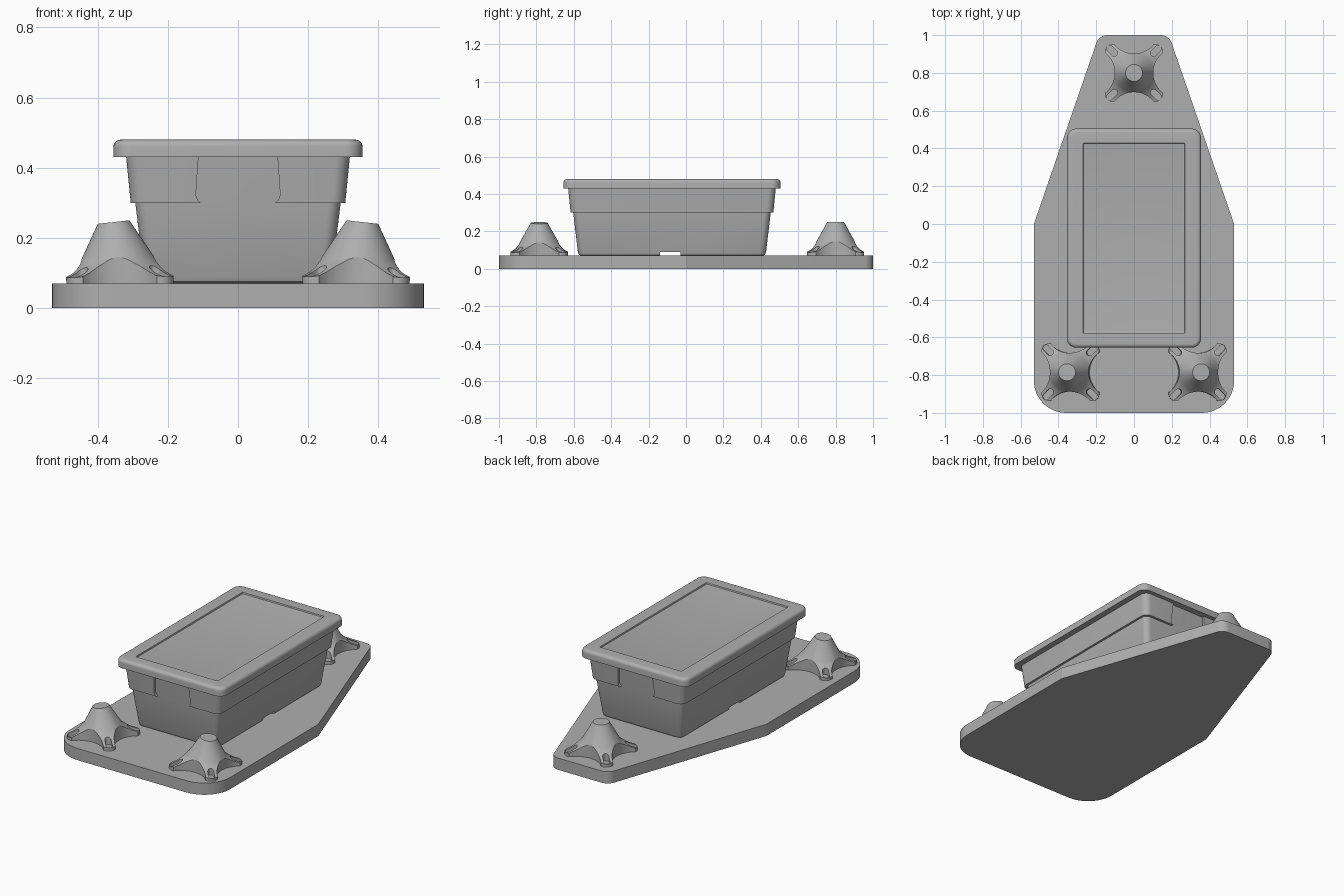
import bpy, bmesh, math
from mathutils import Vector

cube = bpy.data.objects.get("Cube")
if cube:
    bpy.data.objects.remove(cube)

grey = bpy.data.materials.new("plain grey")
grey.use_nodes = True
colour = (0.43, 0.43, 0.43, 1)
grey.diffuse_color = colour
grey.node_tree.nodes["Principled BSDF"].inputs["Base Color"].default_value = colour


def round_poly(corners, steps=8):
    """Outline from (x, y, radius) corners, each corner filleted."""
    points = []
    for i, (x, y, r) in enumerate(corners):
        p = Vector((x, y))
        if r == 0:
            points.append(p)
            continue
        a = (Vector(corners[i - 1][:2]) - p).normalized()
        b = (Vector(corners[(i + 1) % len(corners)][:2]) - p).normalized()
        half = a.angle(b) / 2
        centre = p + (a + b).normalized() * r / math.sin(half)
        start = p + a * r / math.tan(half) - centre
        end = p + b * r / math.tan(half) - centre
        for k in range(steps + 1):
            points.append(centre + start.slerp(end, k / steps).normalized() * r)
    return points


def rect(hx, hy, r, cy=0.0):
    return round_poly([(hx, cy - hy, r), (hx, cy + hy, r), (-hx, cy + hy, r), (-hx, cy - hy, r)])


def circle(r, cx=0.0, cy=0.0, n=64):
    return [Vector((cx + r * math.cos(2 * math.pi * k / n), cy + r * math.sin(2 * math.pi * k / n)))
            for k in range(n)]


def loft(name, rings):
    """Closed solid through (outline, z) rings."""
    bm = bmesh.new()
    loops = [[bm.verts.new((p.x, p.y, z)) for p in outline] for outline, z in rings]
    n = len(loops[0])
    for low, high in zip(loops, loops[1:]):
        for k in range(n):
            bm.faces.new((low[k], low[(k + 1) % n], high[(k + 1) % n], high[k]))
    bm.faces.new(loops[0][::-1])
    bm.faces.new(loops[-1])
    bmesh.ops.recalc_face_normals(bm, faces=bm.faces)
    mesh = bpy.data.meshes.new(name)
    bm.to_mesh(mesh)
    bm.free()
    mesh.materials.append(grey)
    ob = bpy.data.objects.new(name, mesh)
    bpy.context.collection.objects.link(ob)
    return ob


def cut(ob, cutter, operation="DIFFERENCE"):
    """Apply a boolean, then discard the cutter."""
    mod = ob.modifiers.new("cut", "BOOLEAN")
    mod.operation, mod.object, mod.solver = operation, cutter, "EXACT"
    bpy.context.view_layer.update()
    mesh = bpy.data.meshes.new_from_object(ob.evaluated_get(bpy.context.evaluated_depsgraph_get()))
    ob.modifiers.clear()
    ob.data = mesh
    bpy.data.objects.remove(cutter)


def smooth(ob, degrees=30):
    bpy.ops.object.select_all(action="DESELECT")
    ob.select_set(True)
    bpy.context.view_layer.objects.active = ob
    bpy.ops.object.shade_smooth_by_angle(angle=math.radians(degrees))


# Base plate: straight sides tapering to a narrow rounded back
DECK = 0.07
outline = round_poly([(-0.53, -1, 0.17), (0.53, -1, 0.17), (0.53, 0, 0),
                      (0.185, 1, 0.06), (-0.185, 1, 0.06), (-0.53, 0, 0)], 12)
smooth(loft("base_plate", [(outline, 0), (outline, DECK)]), 15)

# Tapered tub with a softened floor edge and a channel under it
CY = -0.075
tub = loft("tub", [(rect(0.25, 0.485, 0.02, CY), DECK),
                   (rect(0.261, 0.497, 0.03, CY), 0.075),
                   (rect(0.267, 0.503, 0.035, CY), 0.09),
                   (rect(0.293, 0.528, 0.035, CY), 0.30),
                   (rect(0.308, 0.542, 0.035, CY), 0.44)])
slot = rect(0.6, 0.055, 0.002, CY - 0.01)
cut(tub, loft("channel_cutter", [(slot, 0.05), (slot, 0.09)]))
smooth(tub)

# Upper band of the tub, open at the middle of both ends as hand grips
band = loft("tub_band", [(rect(0.306, 0.542, 0.04, CY), 0.30),
                         (rect(0.32, 0.556, 0.04, CY), 0.44)])
grip = round_poly([(-0.108, 0.5, 0), (-0.122, 0.295, 0.03), (0.122, 0.295, 0.03), (0.108, 0.5, 0)])
grip_cutter = loft("grip_cutter", [(grip, -1), (grip, 1)])
grip_cutter.rotation_euler.x = math.pi / 2
cut(band, grip_cutter)
smooth(band)

# Lid: rolled top edge and a shallow sunken panel
edge = [(rect(0.355 - d, 0.58 - d, 0.05 - d, CY), 0.48 - 0.02 + z)
        for d, z in ((0.02 * (1 - math.cos(a)), 0.02 * math.sin(a))
                     for a in (k * math.pi / 12 for k in range(7)))]
panel = [(rect(0.27, 0.503, 0.003, CY), 0.48),
         (rect(0.268, 0.501, 0.003, CY), 0.472),
         (rect(0.262, 0.495, 0.003, CY), 0.47)]
smooth(loft("lid", [(rect(0.355, 0.58, 0.05, CY), 0.43)] + edge + panel))


# Flared four-legged cones
def make_cone(name, x, y, lean):
    profile = [(0.21, 0.04), (0.21, 0.086), (0.183, 0.092), (0.158, 0.102), (0.137, 0.115),
               (0.118, 0.129), (0.104, 0.144), (0.045, 0.25)]
    cone = loft(name, [(circle(r), z) for r, z in profile])
    limit = rect(0.153, 0.153, 0.04)
    cut(cone, loft("tip_limit", [(limit, 0.03), (limit, 0.3)]), "INTERSECT")
    for k in range(4):
        a = k * math.pi / 2
        # Upright scoop between the legs
        scoop = circle(0.135, 0.237 * math.cos(a), 0.237 * math.sin(a))
        cut(cone, loft("scoop_cutter", [(scoop, 0), (scoop, 0.4)]))
        # Fixing slot at the leg tip
        hole = rect(0.034, 0.017, 0.0165)
        cutter = loft("slot_cutter", [(hole, 0.076), (hole, 0.2)])
        cutter.rotation_euler.z = a + math.pi / 4
        cutter.location = (0.165 * math.cos(a + math.pi / 4), 0.165 * math.sin(a + math.pi / 4), 0)
        cut(cone, cutter)
    # Lean the peak outwards
    for v in cone.data.vertices:
        t = max(0, (v.co.z - DECK) / 0.18)
        v.co.z -= lean * t * (0.11 * v.co.x + 0.005)
        v.co.x += math.copysign(0.02, x) * t * lean if lean > 0 else 0
    cone.location = (x, y, 0)
    smooth(cone, 25)
    return cone


make_cone("back_cone", 0, 0.8, 0)
left = make_cone("front_left_cone", 0.335, -0.785, 1)
right = make_cone("front_right_cone", -0.335, -0.785, 0)

# Mirror the left cone's shape onto the right
right.data = left.data.copy()
bm = bmesh.new()
bm.from_mesh(right.data)
bmesh.ops.scale(bm, vec=(-1, 1, 1), verts=bm.verts)
bmesh.ops.reverse_faces(bm, faces=bm.faces)
bm.to_mesh(right.data)
bm.free()
smooth(right, 25)
